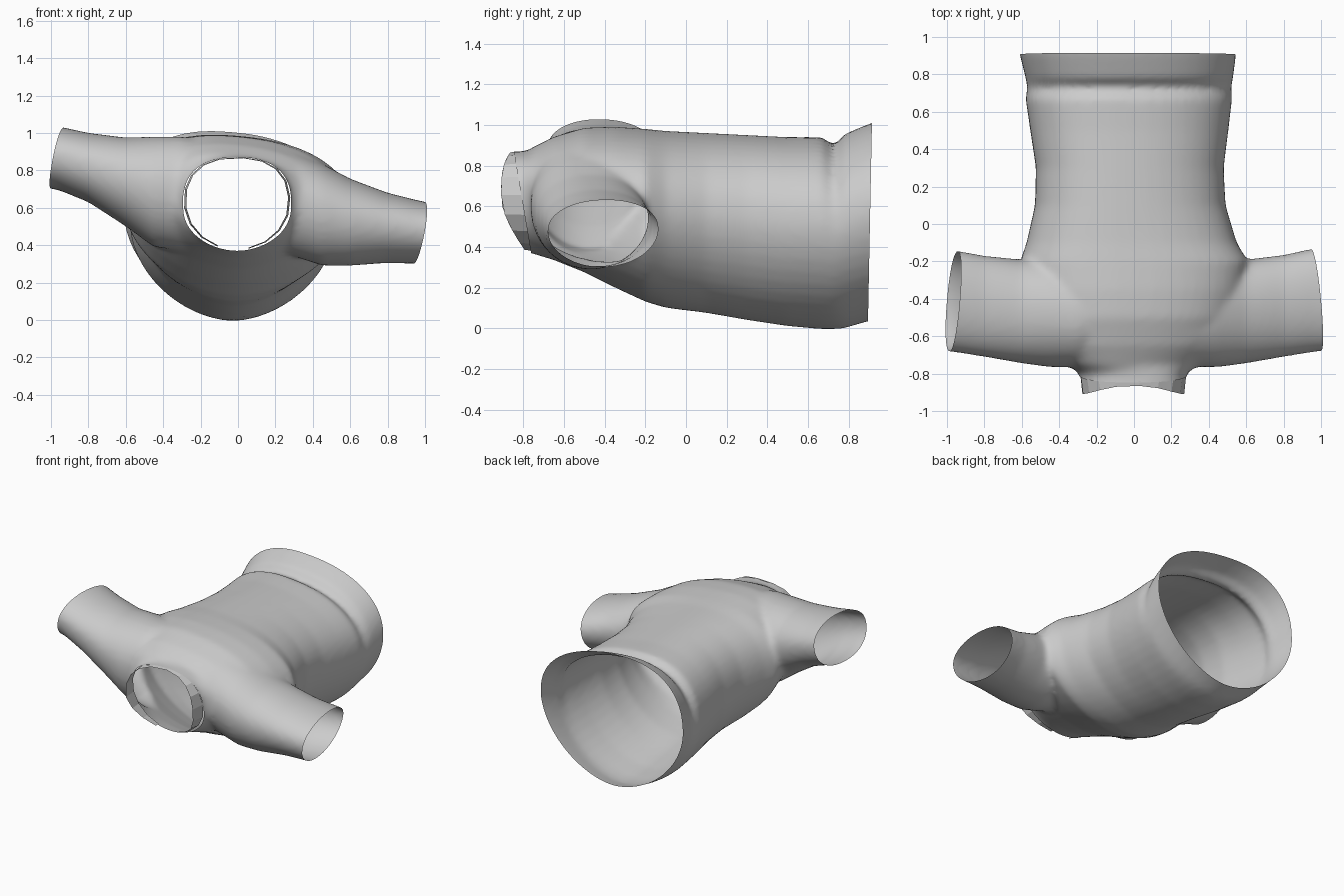
import bpy, bmesh
from math import sin, cos, pi, copysign

if "Cube" in bpy.data.objects:
    bpy.data.objects.remove(bpy.data.objects["Cube"])

SEG = 48
NECK_SLOPE = 0.17


def oval(a, top, bottom=2.0):
    # unit superellipse point with separate roundness above and below
    c, s = cos(a), sin(a)
    p = top if s > 0 else bottom
    return (copysign(abs(c) ** (2 / p), c), copysign(abs(s) ** (2 / p), s))


def loft(bm, rows, place, top, bottom=2.0, tilt=0.0):
    # closed tube through rows of (position, low, high, bottom, top)
    rings = []
    for pos, lo, hi, zb, zt in rows:
        mid, half, zm = (lo + hi) / 2, (hi - lo) / 2, zb + (zt - zb) * 0.55
        neck = pos < -.77
        ring = []
        for i in range(SEG):
            u, v = oval(2 * pi * i / SEG, top, 2.2 if neck else bottom)
            z = zm + v * ((zt - zm) if v > 0 else (zm - zb))
            if v > 0 and not neck:
                z -= tilt * u * v
            ring.append(bm.verts.new(place(pos, mid + half * u, z)))
        rings.append(ring)
    for a, b in zip(rings, rings[1:]):
        for i in range(SEG):
            j = (i + 1) % SEG
            bm.faces.new((a[i], a[j], b[j], b[i]))
    bm.faces.new(rings[0])
    bm.faces.new(rings[-1])


def add_object(name, bm):
    me = bpy.data.meshes.new(name)
    bm.to_mesh(me)
    bm.free()
    ob = bpy.data.objects.new(name, me)
    bpy.context.collection.objects.link(ob)
    return ob


# Torso: sections along y from hem to neck
torso = [
    (1.00, -.625, .555, .05, 1.03), (.90, -.61, .545, .035, 1.00),
    (.78, -.58, .53, .0, .95), (.73, -.57, .52, -.005, .89),
    (.67, -.58, .525, -.005, .935), (.5, -.555, .505, .01, .935),
    (.3, -.525, .48, .04, .945), (.1, -.53, .49, .075, .955),
    (-.1, -.575, .55, .10, .965), (-.2, -.61, .61, .13, .975),
    (-.35, -.58, .58, .20, .985), (-.5, -.53, .53, .275, .98),
    (-.65, -.46, .46, .335, .935), (-.75, -.36, .35, .365, .885),
    (-.80, -.29, .28, .38, .87), (-.98, -.285, .275, .38, .87)]

# Sleeves and shoulders: one tube along x, high on the left, low on the right
sleeves = [
    (-1.10, -.67, -.12, .72, 1.06), (-.96, -.685, -.14, .695, 1.035),
    (-.8, -.71, -.17, .63, 1.0), (-.6, -.745, -.19, .50, .975),
    (-.45, -.765, -.18, .39, .98), (-.3, -.765, -.22, .37, .98),
    (0, -.66, -.3, .42, .93), (.3, -.765, -.22, .34, .90),
    (.45, -.765, -.18, .29, .835), (.6, -.745, -.19, .29, .755),
    (.8, -.71, -.165, .305, .68), (.96, -.685, -.13, .30, .64),
    (1.10, -.67, -.12, .295, .61)]

bm = bmesh.new()
loft(bm, torso, lambda p, h, z: (h, p, z), 2.35, 1.8, 0.05)
loft(bm, sleeves, lambda p, h, z: (p, h, z), 2.1)
bmesh.ops.recalc_face_normals(bm, faces=bm.faces)
solid = add_object("shirt_solid", bm)
rm = solid.modifiers.new("merge", 'REMESH')
rm.mode, rm.voxel_size = 'VOXEL', 0.018
sm = solid.modifiers.new("soften", 'SMOOTH')
sm.factor, sm.iterations = 0.5, 10

# Cut the four openings so the merged body becomes an open shell
bm = bmesh.new()
bm.from_object(solid, bpy.context.evaluated_depsgraph_get())
bpy.data.objects.remove(solid)


def cut(point, normal, keep):
    faces = [f for f in bm.faces if keep(f.calc_center_median())]
    geom = list({e for f in faces for e in f.edges} | {v for f in faces for v in f.verts}) + faces
    bmesh.ops.bisect_plane(bm, geom=geom, plane_co=point, plane_no=normal, clear_outer=True)


cut((0, .905, .5), (0, 1, -.02), lambda c: c.y > .6)
cut((-.965, -.4, .865), (-1, .09, .21), lambda c: c.x < -.7)
cut((.97, -.4, .47), (1, .10, -.18), lambda c: c.x > .7)
cut((0, -.805, .62), (0, -1, -NECK_SLOPE), lambda c: abs(c.x) < .34 and c.y < -.6)
for f in bm.faces:
    f.smooth = True
add_object("shirt_body", bm)

# Collar: faceted band around the neck, split at the throat
bm = bmesh.new()
N = 16
rows = []
for i in range(N + 1):
    a = -pi / 2 + .22 + (2 * pi - .6) * i / N
    u, v = oval(a, 2.4)
    x, z = -.005 + .285 * u, .63 + (.24 if v > 0 else .255) * v
    back = -.80 - NECK_SLOPE * (z - .62)
    front = -.91 + (.045 * v ** 4 if v > 0 else .12 * (-v) ** 1.5)
    rows.append((bm.verts.new((x, back, z)), bm.verts.new((x * .96, front, .63 + (z - .63) * .98))))
for (a, b), (c, d) in zip(rows, rows[1:]):
    bm.faces.new((a, b, d, c))
add_object("collar", bm)
